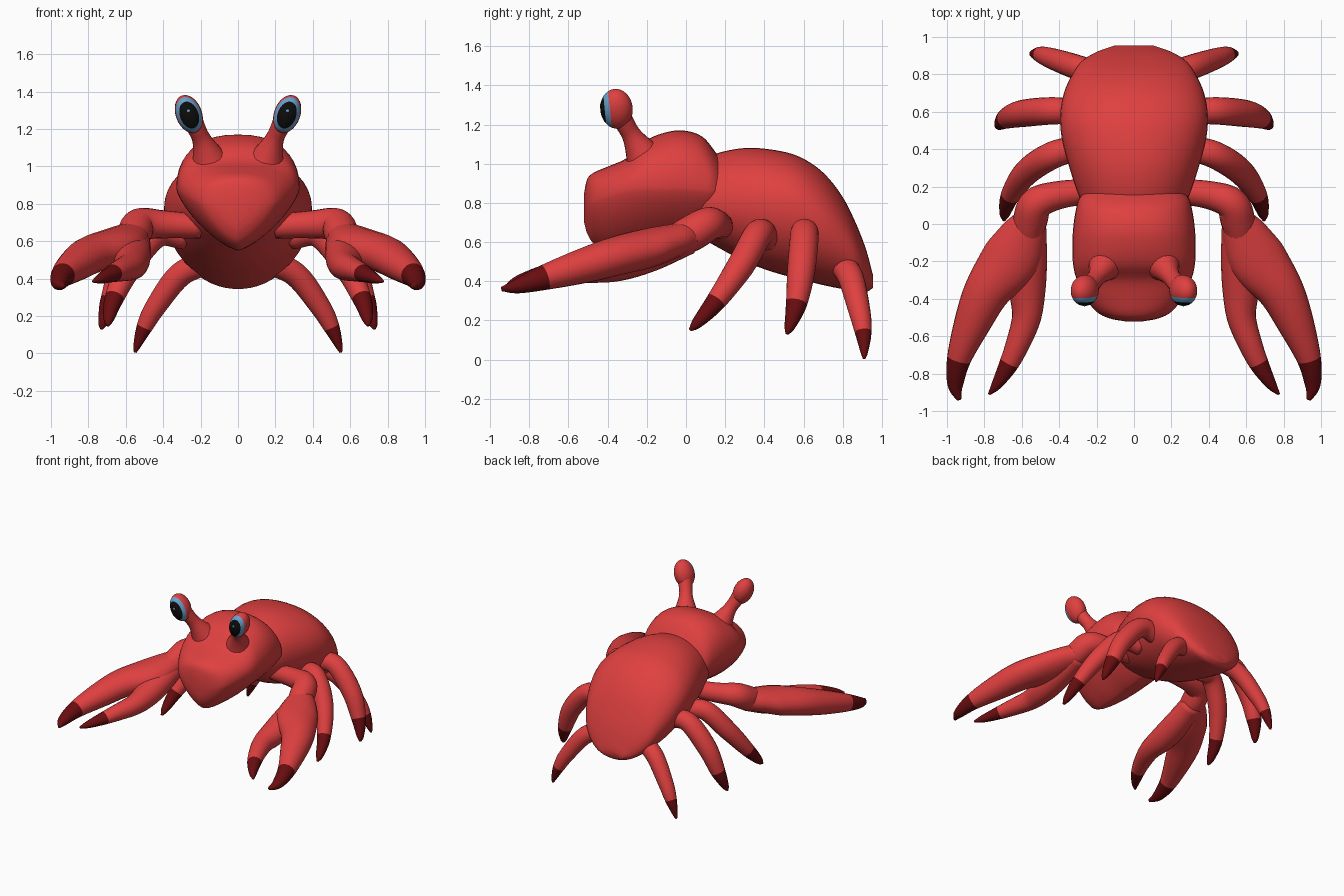
import bpy, bmesh, math
from mathutils import Vector, Matrix

cube = bpy.data.objects.get("Cube")
if cube:
    bpy.data.objects.remove(cube, do_unlink=True)


def material(name, rgb):
    m = bpy.data.materials.new(name)
    m.use_nodes = True
    m.diffuse_color = (*rgb, 1)
    m.node_tree.nodes["Principled BSDF"].inputs["Base Color"].default_value = (*rgb, 1)
    return m


RED = material("shell red", (0.74, 0.051, 0.051))
DARK = material("dark red tip", (0.14, 0.004, 0.005))
BLUE = material("iris blue", (0.14, 0.36, 0.60))
BLACK = material("pupil black", (0.004, 0.004, 0.004))


def finish(name, bm, mats):
    bmesh.ops.recalc_face_normals(bm, faces=bm.faces)
    for f in bm.faces:
        f.smooth = True
    mesh = bpy.data.meshes.new(name)
    bm.to_mesh(mesh)
    bm.free()
    for m in mats:
        mesh.materials.append(m)
    obj = bpy.data.objects.new(name, mesh)
    bpy.context.collection.objects.link(obj)
    return obj


def mirrored(obj):
    """Add the right-hand twin of a left-hand part."""
    mesh = obj.data.copy()
    mesh.transform(Matrix.Scale(-1, 4, (1, 0, 0)))
    mesh.flip_normals()
    twin = bpy.data.objects.new(obj.name.replace("left", "right"), mesh)
    bpy.context.collection.objects.link(twin)


def smooth_path(keys, steps):
    """Catmull-Rom interpolation of key rows."""
    k = [Vector(r) for r in keys]
    k = [2 * k[0] - k[1]] + k + [2 * k[-1] - k[-2]]
    rows = []
    for i in range(1, len(k) - 2):
        a, b, c, d = k[i - 1:i + 3]
        for s in range(steps):
            t = s / steps
            rows.append(0.5 * (2 * b + (c - a) * t + (2 * a - 5 * b + 4 * c - d) * t * t
                               + (3 * b - a - 3 * c + d) * t ** 3))
    return rows + [k[-2]]


def skin(name, rings, tip_from=None):
    """Join rings of points into a closed surface; later rings may be dark."""
    bm = bmesh.new()
    loops = [[bm.verts.new(p) for p in ring] for ring in rings]
    n = len(loops[0])
    for i in range(len(loops) - 1):
        for j in range(n):
            f = bm.faces.new((loops[i][j], loops[i][(j + 1) % n],
                              loops[i + 1][(j + 1) % n], loops[i + 1][j]))
            f.material_index = int(tip_from is not None and i >= tip_from)
    bm.faces.new(loops[0])
    bm.faces.new(loops[-1]).material_index = int(tip_from is not None)
    return finish(name, bm, [RED] if tip_from is None else [RED, DARK])


def limb(name, keys, tip=None, sides=20, steps=6):
    """Tube along x, y, z, half width, half thickness; tip = key where dark starts."""
    rows = smooth_path([k if len(k) == 5 else (*k, k[3]) for k in keys], steps)
    rings = []
    for i, r in enumerate(rows):
        p = Vector(r[:3])
        ahead, behind = rows[min(i + 1, len(rows) - 1)], rows[max(i - 1, 0)]
        along = (Vector(ahead[:3]) - Vector(behind[:3])).normalized()
        side = along.cross(Vector((0, 0, 1))).normalized()
        up = side.cross(along)
        rings.append([p + side * r[3] * math.cos(a) + up * r[4] * math.sin(a)
                      for a in (math.tau * j / sides for j in range(sides))])
    obj = skin(name, rings, None if tip is None else round(tip * steps))
    mirrored(obj)


def shell(name, keys, upper, lower, sides=40):
    """Body loft along y: y, top, bottom, widest height, half width."""
    rings = []
    for y, top, bottom, mid, width in smooth_path(keys, 4):
        ring = []
        for j in range(sides):
            c, s = math.cos(math.tau * j / sides), math.sin(math.tau * j / sides)
            p = upper if s >= 0 else lower
            x = math.copysign(abs(c) ** (2 / p), c) * width
            z = abs(s) ** (2 / p) * ((top - mid) if s >= 0 else (bottom - mid))
            ring.append((x, y, mid + z))
        rings.append(ring)
    return skin(name, rings)


# Head with a pointed chin
shell("head", [
    (-.52, .85, .70, .78, .05), (-.505, .92, .645, .79, .13), (-.47, .955, .59, .81, .20),
    (-.40, .985, .555, .84, .255), (-.30, 1.03, .55, .87, .305), (-.22, 1.11, .555, .88, .325),
    (-.12, 1.155, .57, .88, .33), (-.02, 1.17, .58, .88, .325), (.08, 1.14, .60, .87, .31),
    (.15, 1.06, .63, .86, .285), (.22, .95, .68, .82, .2)], 2.35, 1.4)

# Rounded abdomen that slopes down at the back
shell("abdomen", [
    (.02, .93, .66, .8, .2), (.08, 1.0, .62, .8, .26), (.15, 1.05, .58, .8, .295),
    (.30, 1.08, .50, .8, .345), (.45, 1.07, .445, .79, .385), (.58, 1.035, .41, .77, .395),
    (.70, .955, .38, .70, .375), (.80, .83, .36, .62, .33), (.87, .69, .35, .54, .28),
    (.92, .56, .345, .46, .20), (.955, .43, .365, .40, .10)], 2.1, 2.0)

# Walking legs
limb("left_front_leg", [
    (.28, .41, .62, .065), (.43, .37, .64, .073), (.57, .28, .48, .07),
    (.66, .155, .30, .052), (.69, .06, .19, .03), (.695, .02, .15, .008)], tip=3)
limb("left_middle_leg", [
    (.28, .60, .62, .065), (.44, .605, .64, .073), (.60, .59, .47, .072),
    (.68, .565, .29, .055), (.72, .53, .17, .028), (.73, .515, .13, .008)], tip=3)
limb("left_rear_leg", [
    (.16, .79, .49, .065), (.31, .84, .42, .066), (.44, .885, .25, .056),
    (.50, .905, .14, .043), (.54, .91, .04, .02), (.55, .91, .005, .007)], tip=3)

# Arms and pincers
limb("left_arm", [
    (.20, .18, .68, .065), (.40, .155, .69, .075), (.52, .11, .69, .088),
    (.555, .02, .64, .092), (.57, -.07, .60, .08)])
limb("left_outer_claw", [
    (.555, .03, .63, .08, .075), (.59, -.05, .61, .12, .085), (.66, -.19, .57, .155, .10),
    (.78, -.35, .53, .125, .10), (.86, -.52, .48, .10, .09), (.935, -.72, .42, .065, .065),
    (.955, -.86, .375, .042, .038), (.935, -.94, .36, .012, .012)], tip=5)
limb("left_inner_claw", [
    (.55, .02, .61, .08, .07), (.565, -.18, .54, .10, .09), (.57, -.35, .49, .097, .09),
    (.575, -.50, .465, .078, .075), (.625, -.65, .445, .063, .06), (.675, -.76, .425, .05, .045),
    (.735, -.86, .40, .028, .027), (.775, -.91, .385, .007, .007)], tip=4.8)

# Eye stalks
limb("left_eye_stalk", [
    (.14, -.19, .99, .12), (.17, -.24, 1.08, .075), (.197, -.28, 1.15, .05),
    (.225, -.315, 1.21, .05), (.25, -.345, 1.27, .055)])

# Eyeballs: bands around the forward pole make the pupil and iris
bm = bmesh.new()
bmesh.ops.create_uvsphere(bm, u_segments=32, v_segments=16, radius=1)
for f in bm.faces:
    z = f.calc_center_median().z
    f.material_index = 2 if z > math.cos(math.pi / 4) else 1 if z > math.cos(math.pi * .375) else 0
place = (Matrix.Translation((.263, -.355, 1.28)) @ Matrix.Rotation(.36, 4, "Y")
         @ Matrix.Rotation(.1, 4, "X") @ Matrix.Diagonal((.07, .083, .106, 1))
         @ Matrix.Rotation(math.pi / 2, 4, "X"))
bm.transform(place)
mirrored(finish("left_eyeball", bm, [RED, BLUE, BLACK]))

# Small glint on each pupil
bm = bmesh.new()
bmesh.ops.create_uvsphere(bm, u_segments=12, v_segments=6, radius=1)
bm.transform(Matrix.Translation((.265, -.436, 1.297)) @ Matrix.Diagonal((.009, .004, .009, 1)))
mirrored(finish("left_eye_glint", bm, [BLUE]))
